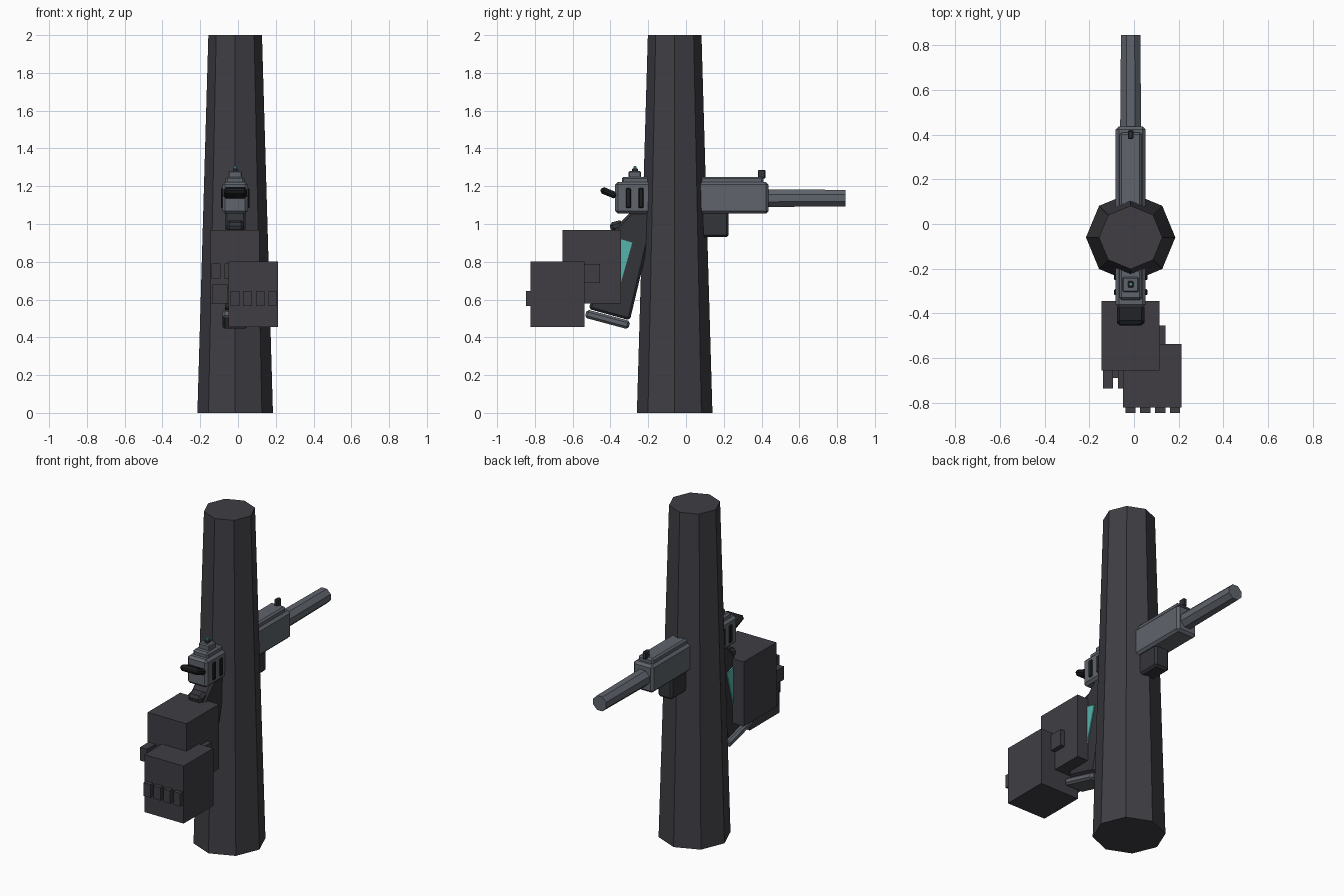
import bpy, bmesh, math
from mathutils import Matrix

if "Cube" in bpy.data.objects:
    bpy.data.objects.remove(bpy.data.objects["Cube"])

CX = -0.015  # centre line of pillar and pistol


def material(name, colour):
    m = bpy.data.materials.new(name)
    m.use_nodes = True
    m.diffuse_color = (*colour, 1)
    m.node_tree.nodes["Principled BSDF"].inputs["Base Color"].default_value = (*colour, 1)
    return m


charcoal = material("charcoal", (0.050, 0.048, 0.057))
steel = material("steel grey", (0.115, 0.128, 0.150))
dark = material("dark frame grey", (0.034, 0.035, 0.042))
black = material("black", (0.013, 0.014, 0.016))
teal = material("teal", (0.09, 0.45, 0.41))


def finish(name, bm, mat, bevel=0):
    bmesh.ops.recalc_face_normals(bm, faces=bm.faces)
    mesh = bpy.data.meshes.new(name)
    bm.to_mesh(mesh)
    bm.free()
    mesh.materials.append(mat)
    ob = bpy.data.objects.new(name, mesh)
    bpy.context.collection.objects.link(ob)
    if bevel:
        mod = ob.modifiers.new("chamfer", "BEVEL")
        mod.width = bevel
        mod.segments = 1
    return ob


def box(name, x, y, z, mat, bevel=0, tilt=0):
    """Box from (min, max) ranges, optionally tilted about the x axis."""
    bm = bmesh.new()
    bmesh.ops.create_cube(bm, size=1)
    bmesh.ops.scale(bm, vec=[b - a for a, b in (x, y, z)], verts=bm.verts)
    ob = finish(name, bm, mat, bevel)
    ob.location = [(a + b) / 2 for a, b in (x, y, z)]
    ob.rotation_euler.x = math.radians(tilt)
    return ob


def around(half):
    return (CX - half, CX + half)


def extrude_profile(name, points, half, mat, bevel=0):
    """Side profile of (y, z) points, extruded across the centre line."""
    bm = bmesh.new()
    face = bm.faces.new([bm.verts.new((CX - half, y, z)) for y, z in points])
    out = bmesh.ops.extrude_face_region(bm, geom=[face])
    moved = [v for v in out["geom"] if isinstance(v, bmesh.types.BMVert)]
    bmesh.ops.translate(bm, vec=(half * 2, 0, 0), verts=moved)
    return finish(name, bm, mat, bevel)


# Tapered eight-sided pillar
bm = bmesh.new()
bmesh.ops.create_cone(bm, cap_ends=True, segments=8, radius1=0.2, radius2=0.142, depth=2,
                      matrix=Matrix.Translation((CX, -0.06, 1)))
finish("pillar", bm, charcoal)

# Slide, top rib and barrel
box("slide", around(0.067), (-0.375, 0.437), (1.055, 1.222), steel, 0.014)
box("slide_rib", around(0.05), (-0.34, 0.41), (1.2, 1.25), steel, 0.01)
bm = bmesh.new()
bmesh.ops.create_cone(bm, cap_ends=True, segments=8, radius1=0.051, radius2=0.047, depth=0.445,
                      matrix=Matrix.Translation((CX, 0.6225, 1.137))
                      @ Matrix.Rotation(math.radians(-90), 4, "X")
                      @ Matrix.Rotation(math.radians(22.5), 4, "Z"))
finish("barrel", bm, steel)

# Sights
box("front_sight", around(0.012), (0.38, 0.42), (1.24, 1.287), dark, 0.005)
box("rear_sight", around(0.037), (-0.305, -0.238), (1.24, 1.28), steel, 0.006)
box("rear_sight_notch", around(0.012), (-0.285, -0.255), (1.27, 1.295), dark, 0.004)
box("sight_dot", around(0.008), (-0.278, -0.262), (1.292, 1.306), teal, 0.003)

# Grip slots on both sides of the slide
for side in (-1, 1):
    for i, y in enumerate((-0.305, -0.238)):
        x = CX + side * 0.068
        box(f"slide_slot_{i}_{side}", (x - 0.007, x + 0.007), (y - 0.013, y + 0.013),
            (1.085, 1.19), black, 0.004)

# Hammer
box("hammer", around(0.062), (-0.455, -0.36), (1.147, 1.183), black, 0.013, -22)

# Frame below the slide
box("front_frame", around(0.048), (0, 0.226), (0.93, 1.07), dark, 0.012)
box("frame_rail", around(0.045), (-0.3, 0.2), (1.02, 1.065), dark)

# Slanted grip with tang and base plate
extrude_profile("grip", [(-0.29, 1.065), (-0.16, 1.065), (-0.297, 0.49), (-0.515, 0.55),
                         (-0.39, 0.95), (-0.345, 1.01)], 0.055, dark, 0.012)
box("grip_tang", around(0.046), (-0.402, -0.33), (0.965, 1.015), dark, 0.015, 15)
box("grip_base", around(0.067), (-0.535, -0.296), (0.47, 0.515), steel, 0.012, -15).location.z = 0.495
for side in (-1, 1):
    x = CX + side * 0.057
    box(f"grip_panel_{side}", (x - 0.004, x + 0.004), (-0.45, -0.32), (0.645, 0.925), teal, 0, -16)

# Blocky hands: palm, four finger stubs and a thumb each
box("rear_palm", (-0.145, 0.114), (-0.655, -0.345), (0.578, 0.968), charcoal)
box("front_palm", (-0.05, 0.212), (-0.822, -0.537), (0.455, 0.802), charcoal)
for i in range(4):
    x = -0.116 + i * 0.0665
    box(f"rear_finger_{i}", (x - 0.023, x + 0.023), (-0.737, -0.64), (0.71, 0.79), charcoal)
    x = -0.016 + i * 0.0665
    box(f"front_finger_{i}", (x - 0.023, x + 0.023), (-0.847, -0.8), (0.566, 0.645), charcoal)
box("rear_thumb", (-0.135, -0.055), (-0.69, -0.64), (0.578, 0.682), charcoal)
box("front_thumb", (0.06, 0.142), (-0.55, -0.455), (0.688, 0.788), charcoal)
